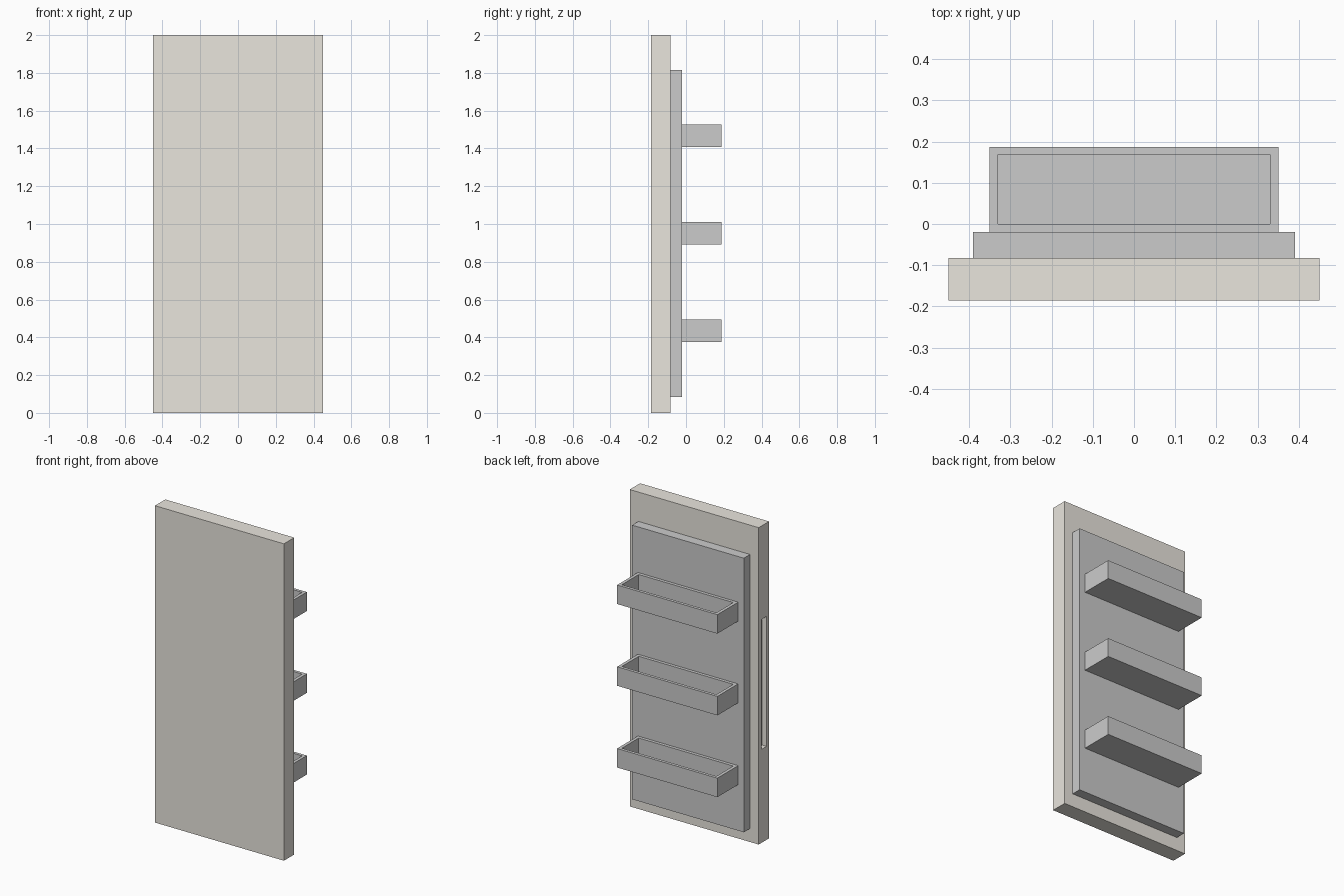
import bpy, bmesh
from mathutils import Vector

if "Cube" in bpy.data.objects:
    bpy.data.objects.remove(bpy.data.objects["Cube"])


def box(name, lo, hi, pocket=None, mat=None):
    """Box from corner to corner; pocket = (outward normal, pocket low, pocket high)."""
    lo, hi = Vector(lo), Vector(hi)
    mid = (lo + hi) / 2
    bm = bmesh.new()
    bmesh.ops.create_cube(bm, size=1)
    for v in bm.verts:
        v.co = Vector(c * (h - l) for c, h, l in zip(v.co, hi, lo))
    bm.normal_update()
    if pocket:
        normal, p_lo, p_hi = Vector(pocket[0]), pocket[1], pocket[2]
        axis = max(range(3), key=lambda i: abs(normal[i]))
        face = max(bm.faces, key=lambda f: f.normal.dot(normal))
        # First extrusion makes the rim, second sinks the pocket
        for sink in (False, True):
            face = bmesh.ops.extrude_discrete_faces(bm, faces=[face])["faces"][0]
            for v in face.verts:
                for i in range(3):
                    if i != axis and not sink:
                        v.co[i] = (p_hi[i] if v.co[i] > 0 else p_lo[i]) - mid[i]
                    elif i == axis and sink:
                        v.co[i] = (p_lo[i] if normal[i] > 0 else p_hi[i]) - mid[i]
    bmesh.ops.recalc_face_normals(bm, faces=bm.faces)
    mesh = bpy.data.meshes.new(name)
    bm.to_mesh(mesh)
    bm.free()
    if mat:
        mesh.materials.append(mat)
    obj = bpy.data.objects.new(name, mesh)
    obj.location = mid
    bpy.context.collection.objects.link(obj)
    return obj


beige = bpy.data.materials.new("beige_enamel")
beige.diffuse_color = (0.82, 0.79, 0.73, 1)
beige.use_nodes = True
beige.node_tree.nodes["Principled BSDF"].inputs["Base Color"].default_value = beige.diffuse_color

# Door panel with a finger-grip recess in its left edge
box("door_panel", (-0.45, -0.185, 0), (0.45, -0.082, 2),
    pocket=((-1, 0, 0), (-0.45, -0.16, 0.59), (-0.42, -0.11, 1.41)), mat=beige)

# Inner liner
box("inner_liner", (-0.39, -0.082, 0.085), (0.39, -0.02, 1.815))

# Open storage bins
for i in range(3):
    z = 0.375 + 0.516 * i
    box(f"storage_bin_{i + 1}", (-0.35, -0.02, z), (0.35, 0.187, z + 0.12),
        pocket=((0, 0, 1), (-0.33, 0.0, z + 0.02), (0.33, 0.168, z + 0.12)))
